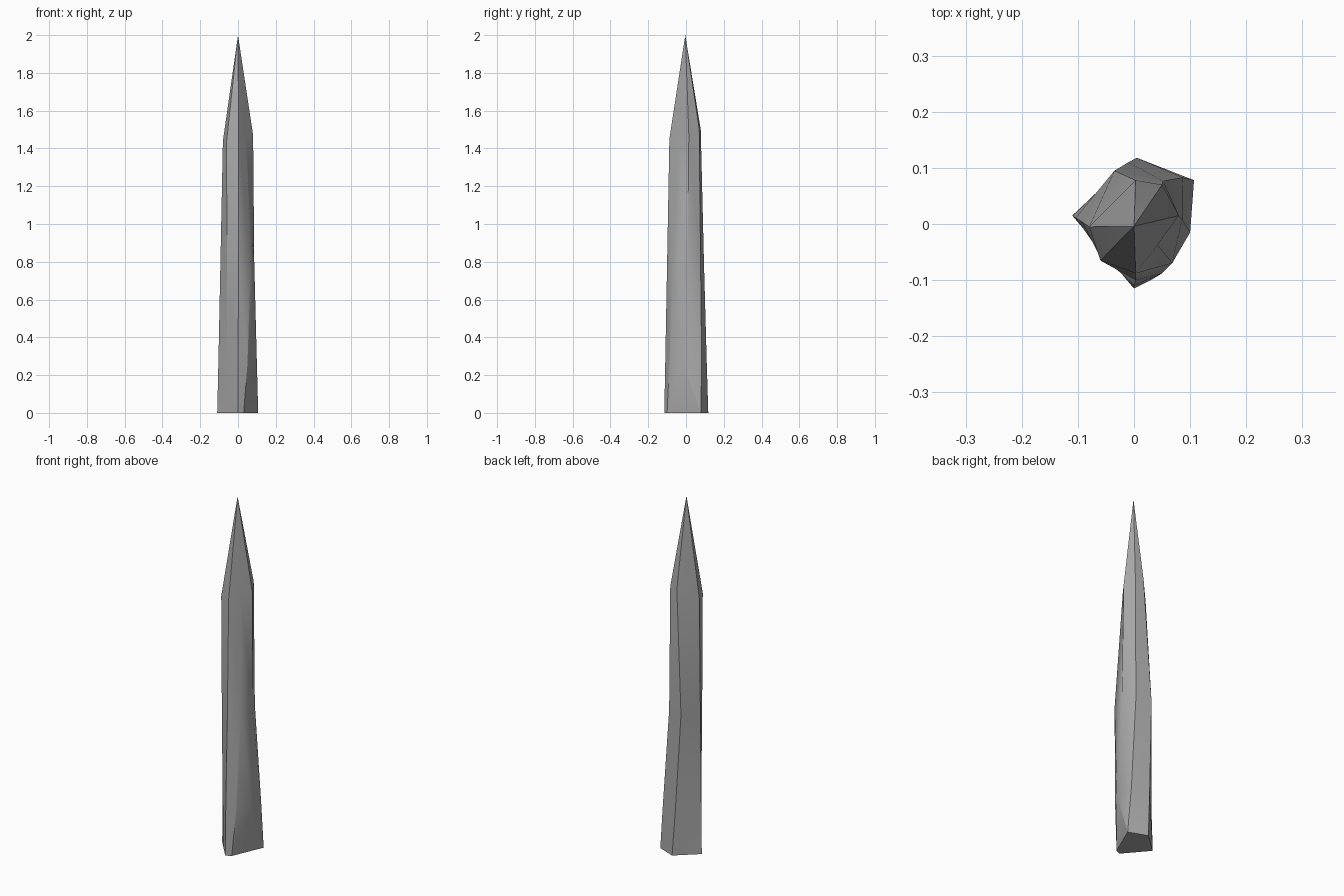
import bpy, bmesh, math

if "Cube" in bpy.data.objects:
    bpy.data.objects.remove(bpy.data.objects["Cube"])

# Colour
grey = bpy.data.materials.new("stone grey")
grey.diffuse_color = (0.4, 0.4, 0.4, 1)
grey.use_nodes = True
grey.node_tree.nodes["Principled BSDF"].inputs["Base Color"].default_value = grey.diffuse_color

# Cross-sections, counter-clockwise from the front corner:
# front, front right, right, back right, back, left, front left
base = [(0, -.115), (.03, -.1), (.107, .078), (.107, .078), (.005, .118), (-.11, .015), (-.055, -.05)]
low = [(0, -.11), (.05, -.088), (.1, -.015), (.087, .083), (-.01, .11), (-.104, .011), (-.057, -.056)]
middle = [(.003, -.1), (.068, -.07), (.086, .008), (.052, .077), (-.035, .095), (-.093, .004), (-.059, -.061)]
shoulder = [(.003, -.088), (.042, -.037), (.08, .015), (.05, .07), (.003, .078), (-.08, -.005), (-.06, -.065)]
shoulder_z = [1.45, 1.46, 1.47, 1.5, 1.5, 1.44, 1.44]
n = len(base)

# Lofted faceted shaft with a pointed tip
bm = bmesh.new()
rings = []
for section, heights in ((base, [0] * n), (low, [.26] * n), (middle, [.8] * n), (shoulder, shoulder_z)):
    rings.append([bm.verts.new((x, y, z)) for (x, y), z in zip(section, heights)])
apex = bm.verts.new((0, -.004, 2))
for a, b in zip(rings, rings[1:]):
    for i in range(n):
        j = (i + 1) % n
        bm.faces.new((a[i], a[j], b[j], b[i]))
for i in range(n):
    bm.faces.new((rings[-1][i], rings[-1][(i + 1) % n], apex))
bm.faces.new(rings[0][::-1])

bmesh.ops.remove_doubles(bm, verts=bm.verts[:], dist=.0005)
bmesh.ops.triangulate(bm, faces=[f for f in bm.faces if len(f.verts) == 4])
bmesh.ops.recalc_face_normals(bm, faces=bm.faces[:])

mesh = bpy.data.meshes.new("stone_spike")
bm.to_mesh(mesh)
bm.free()
mesh.materials.append(grey)
spike = bpy.data.objects.new("stone_spike", mesh)
bpy.context.collection.objects.link(spike)

# Soft shallow facets, crisp corners
bpy.context.view_layer.objects.active = spike
spike.select_set(True)
bpy.ops.object.shade_smooth_by_angle(angle=math.radians(30))
